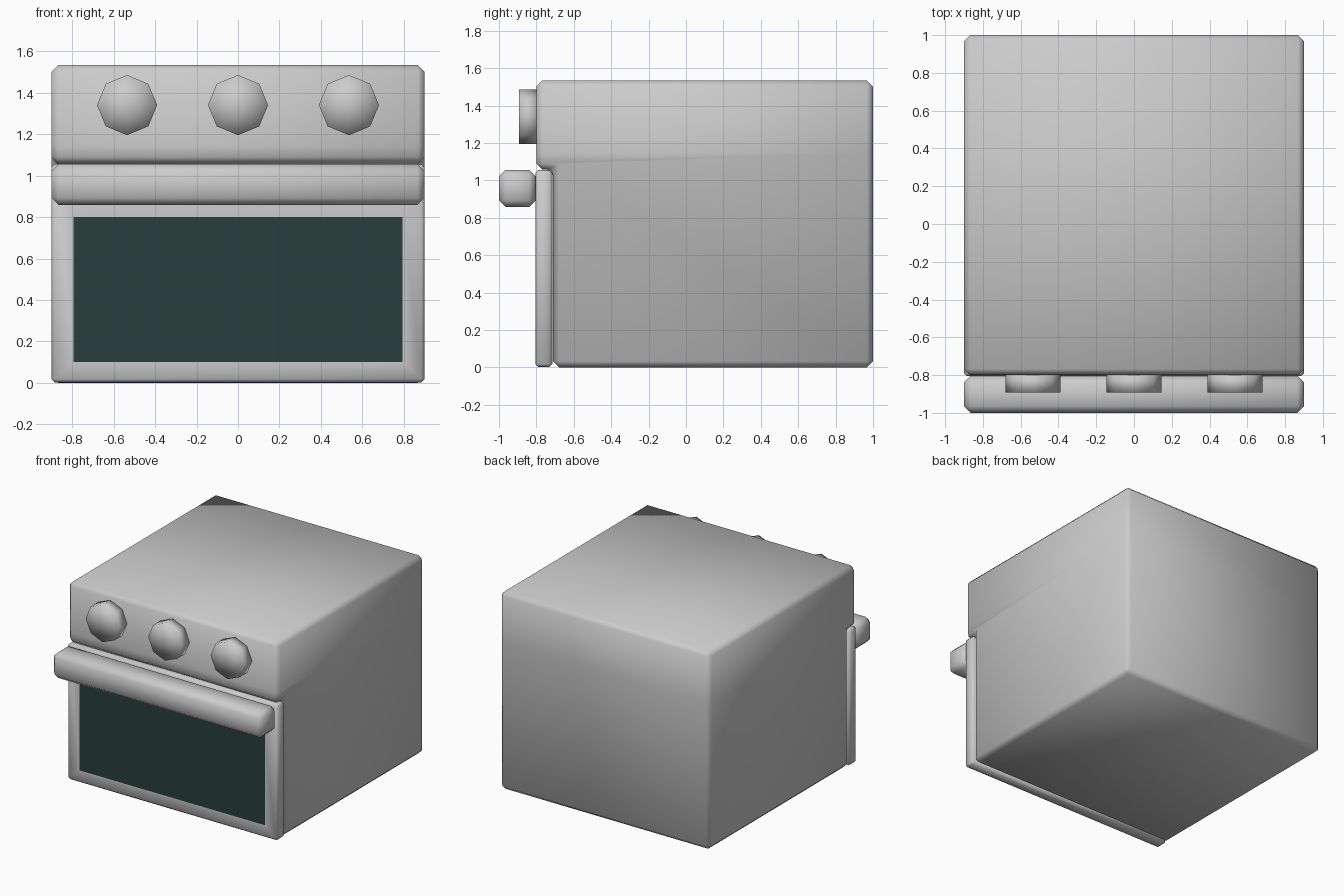
import bpy
import bmesh
import math
from mathutils import Matrix

if "Cube" in bpy.data.objects:
    bpy.data.objects.remove(bpy.data.objects["Cube"])


def material(name, rgb):
    m = bpy.data.materials.new(name)
    m.diffuse_color = (*rgb, 1)
    m.use_nodes = True
    m.node_tree.nodes["Principled BSDF"].inputs["Base Color"].default_value = m.diffuse_color
    return m


ENAMEL = material("grey enamel", (0.6, 0.6, 0.6))
GLASS = material("dark glass", (0.022, 0.048, 0.046))


def finish(bm, name):
    """Turn a bmesh into a smooth-shaded object."""
    bmesh.ops.recalc_face_normals(bm, faces=bm.faces[:])
    for f in bm.faces:
        f.smooth = f.material_index == 0
    me = bpy.data.meshes.new(name)
    bm.to_mesh(me)
    bm.free()
    me.materials.append(ENAMEL)
    me.materials.append(GLASS)
    ob = bpy.data.objects.new(name, me)
    bpy.context.collection.objects.link(ob)
    return ob


def extrude_profile(points, half_width, bevel):
    """Extrude a (y, z) profile along x and chamfer every edge."""
    bm = bmesh.new()
    face = bm.faces.new([bm.verts.new((-half_width, y, z)) for y, z in points])
    ext = bmesh.ops.extrude_face_region(bm, geom=[face])["geom"]
    verts = [v for v in ext if isinstance(v, bmesh.types.BMVert)]
    bmesh.ops.translate(bm, verts=verts, vec=(2 * half_width, 0, 0))
    bmesh.ops.recalc_face_normals(bm, faces=bm.faces[:])
    bmesh.ops.bevel(bm, geom=bm.edges[:], offset=bevel, segments=1,
                    affect='EDGES', profile=0.5)
    return bm


def rect(y0, y1, z0, z1):
    return [(y0, z0), (y1, z0), (y1, z1), (y0, z1)]


# Body: tall box whose top overhangs the door, with a seam below the hob
bm = extrude_profile([(-0.71, 0), (1, 0), (1, 1.533), (-0.8, 1.533),
                      (-0.8, 1.057), (-0.71, 1.057)], 0.9, 0.032)
cut = bmesh.ops.bisect_plane(bm, geom=bm.verts[:] + bm.edges[:] + bm.faces[:],
                             plane_co=(0, 0, 1.145), plane_no=(0, 0, 1))
for e in cut["geom_cut"]:
    if isinstance(e, bmesh.types.BMEdge):
        e.smooth = False
finish(bm, "oven_body")

# Door: thin slab with the glass inset in its front face
bm = extrude_profile(rect(-0.805, -0.715, 0.003, 1.055), 0.9, 0.015)
bm.normal_update()
front = max((f for f in bm.faces if f.normal.y < -0.9), key=lambda f: f.calc_area())
bmesh.ops.inset_region(bm, faces=[front], thickness=0.1)
for v in front.verts:
    v.co.x = math.copysign(0.793, v.co.x)
    v.co.z = 0.1 if v.co.z < 0.5 else 0.8
front.material_index = 1
finish(bm, "door")

# Handle: wide chamfered bar
finish(extrude_profile(rect(-1, -0.803, 0.858, 1.056), 0.9, 0.035), "handle")

# Knobs: three eight-sided discs
for name, x in (("left_knob", -0.535), ("middle_knob", 0), ("right_knob", 0.535)):
    bm = bmesh.new()
    bmesh.ops.create_cone(
        bm, cap_ends=True, cap_tris=True, segments=8, radius1=0.145,
        radius2=0.145, depth=0.1,
        matrix=Matrix.Translation((x, -0.842, 1.34)) @ Matrix.Rotation(math.pi / 2, 4, 'X'))
    finish(bm, name)
